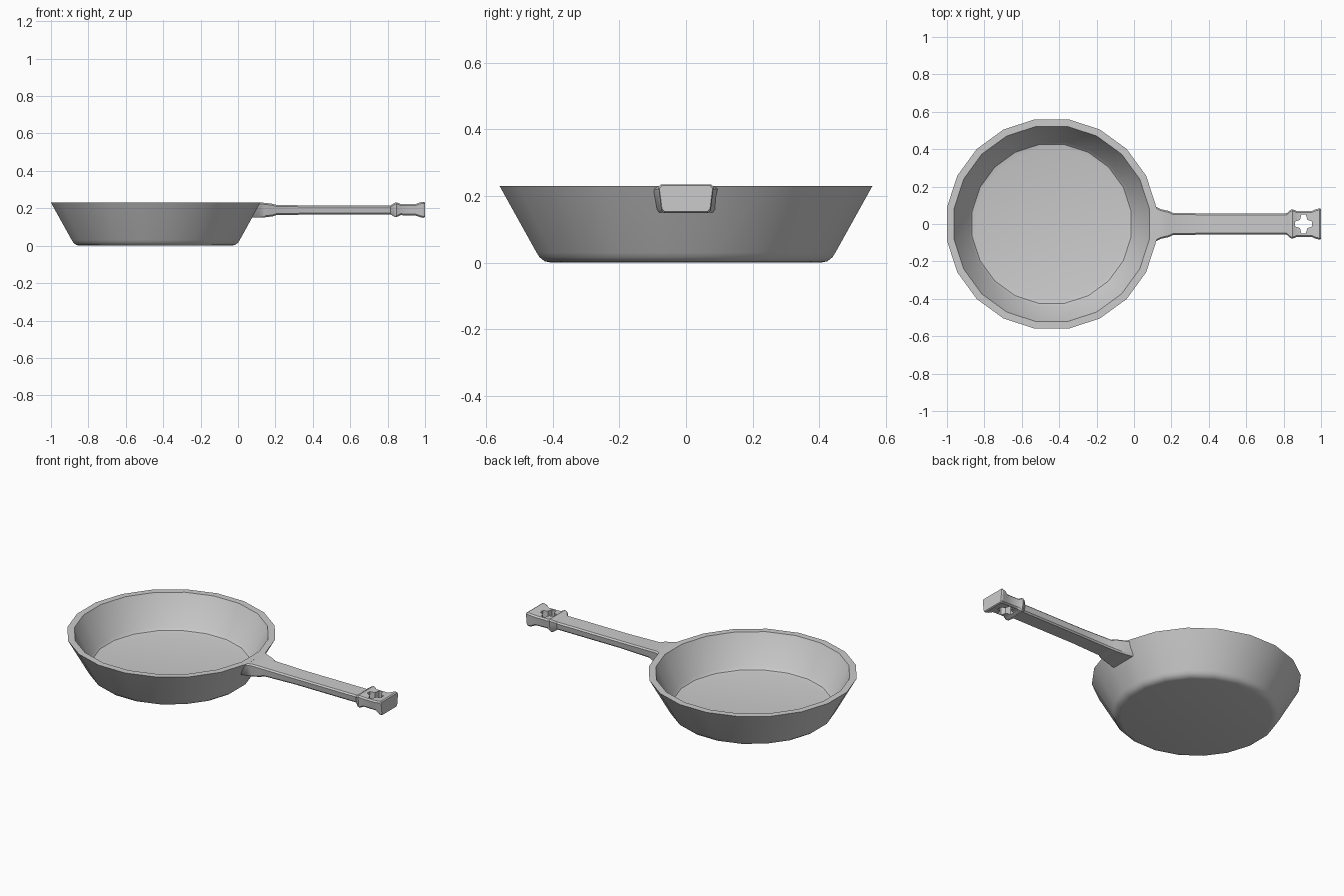
import bpy, bmesh, math

if "Cube" in bpy.data.objects:
    bpy.data.objects.remove(bpy.data.objects["Cube"])

def make_object(name, bm):
    bmesh.ops.recalc_face_normals(bm, faces=bm.faces)
    me = bpy.data.meshes.new(name)
    bm.to_mesh(me)
    bm.free()
    ob = bpy.data.objects.new(name, me)
    bpy.context.collection.objects.link(ob)
    return ob

def loft(name, rings):
    """Skin a list of equal-length point rings and cap both ends."""
    bm = bmesh.new()
    vr = [[bm.verts.new(p) for p in r] for r in rings]
    n = len(vr[0])
    for a, b in zip(vr, vr[1:]):
        for i in range(n):
            j = (i + 1) % n
            bm.faces.new((a[i], a[j], b[j], b[i]))
    bm.faces.new(vr[0])
    bm.faces.new(vr[-1])
    return make_object(name, bm)

def smooth(ob, angle):
    bpy.ops.object.select_all(action='DESELECT')
    bpy.context.view_layer.objects.active = ob
    ob.select_set(True)
    bpy.ops.object.shade_smooth_by_angle(angle=math.radians(angle))

# Pan bowl: 20-sided, profile of (flat-side radius, z) from outer base to inner floor
SIDES, CX = 20, -0.44
profile = [(0.405, 0), (0.425, 0.004), (0.44, 0.016), (0.449, 0.03), (0.56, 0.23),
           (0.522, 0.23), (0.439, 0.062), (0.425, 0.047), (0.40, 0.042)]
def ring(apothem, z):
    r = apothem / math.cos(math.pi / SIDES)
    return [(CX + r * math.cos(2 * math.pi * (i + 0.5) / SIDES),
             r * math.sin(2 * math.pi * (i + 0.5) / SIDES), z) for i in range(SIDES)]
pan = loft("pan_bowl", [ring(r, z) for r, z in profile])
smooth(pan, 35)

# Handle: chamfered sections (x at top, x at bottom, half width, z low, z high)
stations = [(0.105, 0.065, 0.100, 0.150, 0.2298), (0.125, 0.11, 0.088, 0.150, 0.2298),
            (0.145, 0.145, 0.079, 0.152, 0.2295), (0.185, 0.185, 0.070, 0.157, 0.224),
            (0.205, 0.205, 0.060, 0.163, 0.218), (0.40, 0.40, 0.056, 0.167, 0.215),
            (0.815, 0.815, 0.056, 0.167, 0.215), (0.835, 0.835, 0.075, 0.155, 0.228),
            (0.847, 0.847, 0.079, 0.153, 0.232), (0.870, 0.870, 0.069, 0.163, 0.223),
            (0.950, 0.950, 0.069, 0.161, 0.223), (0.975, 0.975, 0.080, 0.152, 0.232),
            (0.993, 0.993, 0.083, 0.149, 0.235), (1.0, 1.0, 0.080, 0.153, 0.231)]
def section(xt, xb, w, lo, hi):
    c, b = 0.008, w * 0.9
    half = [(xb, b - c, lo), (xb, b, lo + c), (xt, w, hi - c), (xt, w - c, hi)]
    return half + [(x, -y, z) for x, y, z in reversed(half)]
handle = loft("handle", [section(*s) for s in stations])

# Four-pointed hanging hole
star = []
for k in range(4):
    for da, r in ((-15, 0.052), (15, 0.052), (45, 0.031)):
        a = math.radians(90 * k + da)
        star.append((0.907 + 0.9 * r * math.cos(a), r * math.sin(a)))
cutter = loft("hole_cutter", [[(x, y, z) for x, y in star] for z in (0.1, 0.3)])
cutter.hide_render = True
mod = handle.modifiers.new("hole", 'BOOLEAN')
mod.operation, mod.object, mod.solver = 'DIFFERENCE', cutter, 'EXACT'
bpy.context.view_layer.objects.active = handle
bpy.ops.object.modifier_apply(modifier="hole")
bpy.data.objects.remove(cutter)
smooth(handle, 30)
